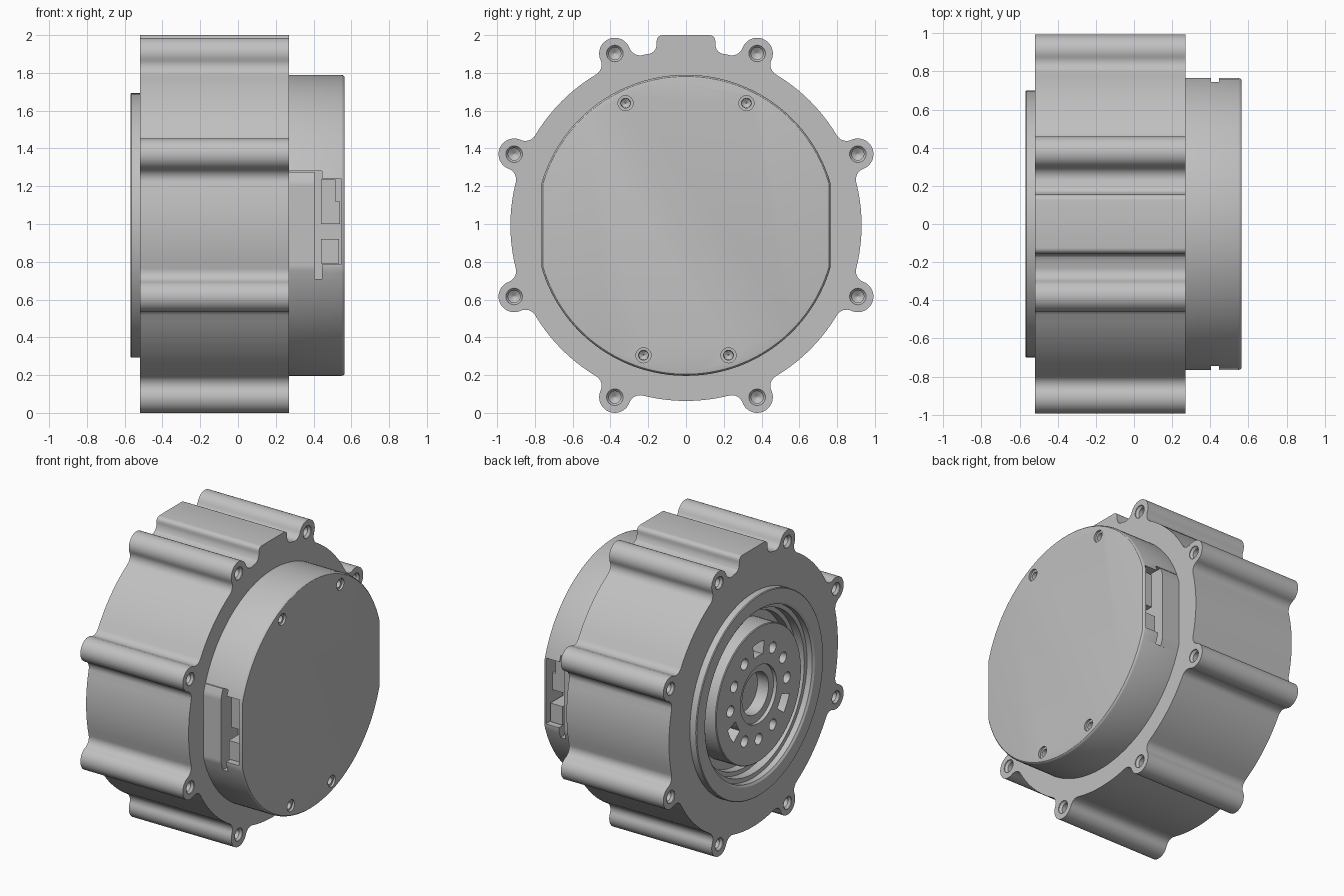
import bpy, bmesh
from math import sin, cos, pi, radians, acos, atan2, hypot

if "Cube" in bpy.data.objects:
    bpy.data.objects.remove(bpy.data.objects["Cube"], do_unlink=True)

CZ = 0.993                      # height of the motor axis (runs along x)
LOBE_R, LOBE_D, BODY_R, FILLET = 0.083, 0.985, 0.93, 0.06

metal = bpy.data.materials.new("grey_metal")
metal.use_nodes = True
GREY = (0.53, 0.53, 0.53, 1)
metal.diffuse_color = GREY
metal.node_tree.nodes["Principled BSDF"].inputs["Base Color"].default_value = GREY


def arc(cy, cz, r, a0, a1, n):
    return [(cy + r * cos(a0 + (a1 - a0) * i / n), cz + r * sin(a0 + (a1 - a0) * i / n))
            for i in range(n + 1)]


def loft(bm, sections, closed=False):
    """Skin a list of point loops; cap the ends unless closed on itself."""
    rings = [[bm.verts.new(p) for p in s] for s in sections]
    pairs = list(zip(rings, rings[1:]))
    if closed:
        pairs.append((rings[-1], rings[0]))
    else:
        bm.faces.new(rings[0])
        bm.faces.new(rings[-1])
    for a, b in pairs:
        for i in range(len(a)):
            j = (i + 1) % len(a)
            bm.faces.new((a[i], a[j], b[j], b[i]))


def slab(bm, outline, x0, x1):
    """Extrude a (y, z) outline along the axis."""
    loft(bm, [[(x, y, CZ + z) for y, z in outline] for x in (x0, x1)])


def lathe(bm, profile, y=0, z=0, n=96, closed=False):
    """Turn an (x, radius) profile about an axis parallel to x."""
    loft(bm, [[(x, y + r * cos(2 * pi * i / n), CZ + z + r * sin(2 * pi * i / n))
               for i in range(n)] for x, r in profile], closed)


def side_block(bm, outline, y0, y1):
    """Extrude an (x, z) outline along y."""
    loft(bm, [[(x, y, z) for x, z in outline] for y in (y0, y1)])


def rect(x0, x1, z0, z1):
    return [(x0, z0), (x1, z0), (x1, z1), (x0, z1)]


def make(name, bm, cutter=None):
    objs = []
    for n, b in ((name, bm), (name + "_cutter", cutter)):
        if b is None:
            continue
        bmesh.ops.recalc_face_normals(b, faces=b.faces)
        me = bpy.data.meshes.new(n)
        b.to_mesh(me)
        b.free()
        me.materials.append(metal)
        o = bpy.data.objects.new(n, me)
        bpy.context.collection.objects.link(o)
        objs.append(o)
    bpy.ops.object.select_all(action='DESELECT')
    ob = objs[0]
    ob.select_set(True)
    bpy.context.view_layer.objects.active = ob
    if cutter is not None:
        mod = ob.modifiers.new("cut", 'BOOLEAN')
        mod.operation, mod.solver, mod.object = 'DIFFERENCE', 'EXACT', objs[1]
        bpy.ops.object.modifier_apply(modifier=mod.name)
        bpy.data.objects.remove(objs[1], do_unlink=True)
    bpy.ops.object.shade_smooth_by_angle(angle=radians(30))
    return ob


# Body outline: circle with eight filleted screw lobes and a top key
def body_outline():
    fd, lf = BODY_R + FILLET, LOBE_R + FILLET
    d = acos((fd ** 2 + LOBE_D ** 2 - lf ** 2) / (2 * fd * LOBE_D))
    fy, fz = fd * cos(d), fd * sin(d)
    t = atan2(fz, fy - LOBE_D)
    local = arc(fy, -fz, FILLET, pi - d, pi - t, 8)
    local += arc(LOBE_D, 0, LOBE_R, -t, t, 20)[1:-1]
    local += arc(fy, fz, FILLET, pi + t, pi + d, 8)
    half_key = [(0.215, 0.905), (0.19, 0.909), (0.17, 0.92), (0.158, 0.94), (0.155, 0.965)]
    half_key += arc(0.125, 0.977, 0.03, 0, pi / 2, 5)
    pts = []
    for k in range(8):
        a = pi / 8 + k * pi / 4
        pts += [(y * cos(a) - z * sin(a), y * sin(a) + z * cos(a)) for y, z in local]
        if k == 1:
            pts += half_key + [(-y, z) for y, z in reversed(half_key)]
        else:
            pts += arc(0, 0, BODY_R, a + d, a + pi / 4 - d, 10)[1:-1]
    return pts


body, cut = bmesh.new(), bmesh.new()
slab(body, body_outline(), -0.52, 0.27)
lathe(cut, [(-0.6, 0.56), (-0.46, 0.56), (-0.46, 0.53), (-0.40, 0.53)])
for k in range(8):
    a = pi / 8 + k * pi / 4
    for face, s in ((0.27, 1), (-0.52, -1)):
        lathe(cut, [(face + s * 0.02, 0.044), (face - s * 0.005, 0.044), (face - s * 0.02, 0.032),
                    (face - s * 0.2, 0.032), (face - s * 0.22, 0.003)],
              LOBE_D * cos(a), LOBE_D * sin(a), 24)
make("motor_body", body, cut)


# Cover outline: circle with both sides flattened
def cover_outline(r=0.797, flat=0.765):
    e = acos(flat / r)
    right = arc(0, 0, r, e, pi - e, 64)
    return right + [(-y, -z) for y, z in right]


cover, cut = bmesh.new(), bmesh.new()
steps = [(0.26, 0), (0.547, 0), (0.557, 0.003), (0.563, 0.009), (0.565, 0.018)]
loft(cover, [[(x, y * (1 - i / 0.8), CZ + z * (1 - i / 0.8)) for y, z in cover_outline()]
             for x, i in steps])
for y, z in ((0.32, 0.647), (0.225, -0.688)):
    for s in (-1, 1):
        lathe(cut, [(0.58, 0.04), (0.55, 0.04), (0.549, 0.026), (0.47, 0.024), (0.455, 0.003)],
              s * y, z, 24)
window = [(0.272, 0.71), (0.445, 0.71), (0.445, 0.785), (0.545, 0.785),
          (0.545, 1.24), (0.445, 1.24), (0.445, 1.28), (0.272, 1.28)]
for s in (-1, 1):
    side_block(cut, window, s * 0.58, s * 0.9)
make("rear_cover", cover, cut)

# Connector plates and sockets inside each side window
for s, side in ((-1, "front"), (1, "back")):
    plate = bmesh.new()
    zs = [-0.283 + 0.566 * i / 40 for i in range(41)]
    edge = [(s * min(0.765, (0.797 ** 2 - z * z) ** 0.5), z) for z in zs]
    slab(plate, edge + [(s * 0.57, 0.283), (s * 0.57, -0.283)], 0.268, 0.405)
    make(side + "_connector_plate", plate)
    sockets = bmesh.new()
    side_block(sockets, rect(0.44, 0.535, 0.79, 0.92), s * 0.57, s * 0.73)
    side_block(sockets, [(0.44, 1.0), (0.54, 1.0), (0.54, 1.12), (0.515, 1.12),
                         (0.515, 1.235), (0.44, 1.235)], s * 0.57, s * 0.70)
    make(side + "_connector_sockets", sockets)

# Raised bearing ring on the output side
ring = bmesh.new()
lathe(ring, [(-0.51, 0.70), (-0.565, 0.70), (-0.57, 0.695), (-0.57, 0.605),
             (-0.56, 0.59), (-0.51, 0.59)], closed=True)
make("bearing_ring", ring)

# Output hub with centre bore, bolt holes and three slots
hub, cut = bmesh.new(), bmesh.new()
lathe(hub, [(-0.39, 0.47), (-0.555, 0.47), (-0.56, 0.465), (-0.56, 0.20), (-0.535, 0.20),
            (-0.535, 0.145), (-0.45, 0.145)])
for k in range(12):
    a = k * pi / 6
    if k % 4 == 3:
        w = radians(10)
        slot = arc(0, 0, 0.36, a - w, a + w, 8) + arc(0, 0, 0.27, a + w, a - w, 8)
        slab(cut, slot, -0.6, -0.46)
    else:
        lathe(cut, [(-0.6, 0.038), (-0.46, 0.038)], 0.31 * cos(a), 0.31 * sin(a), 24)
make("output_hub", hub, cut)
